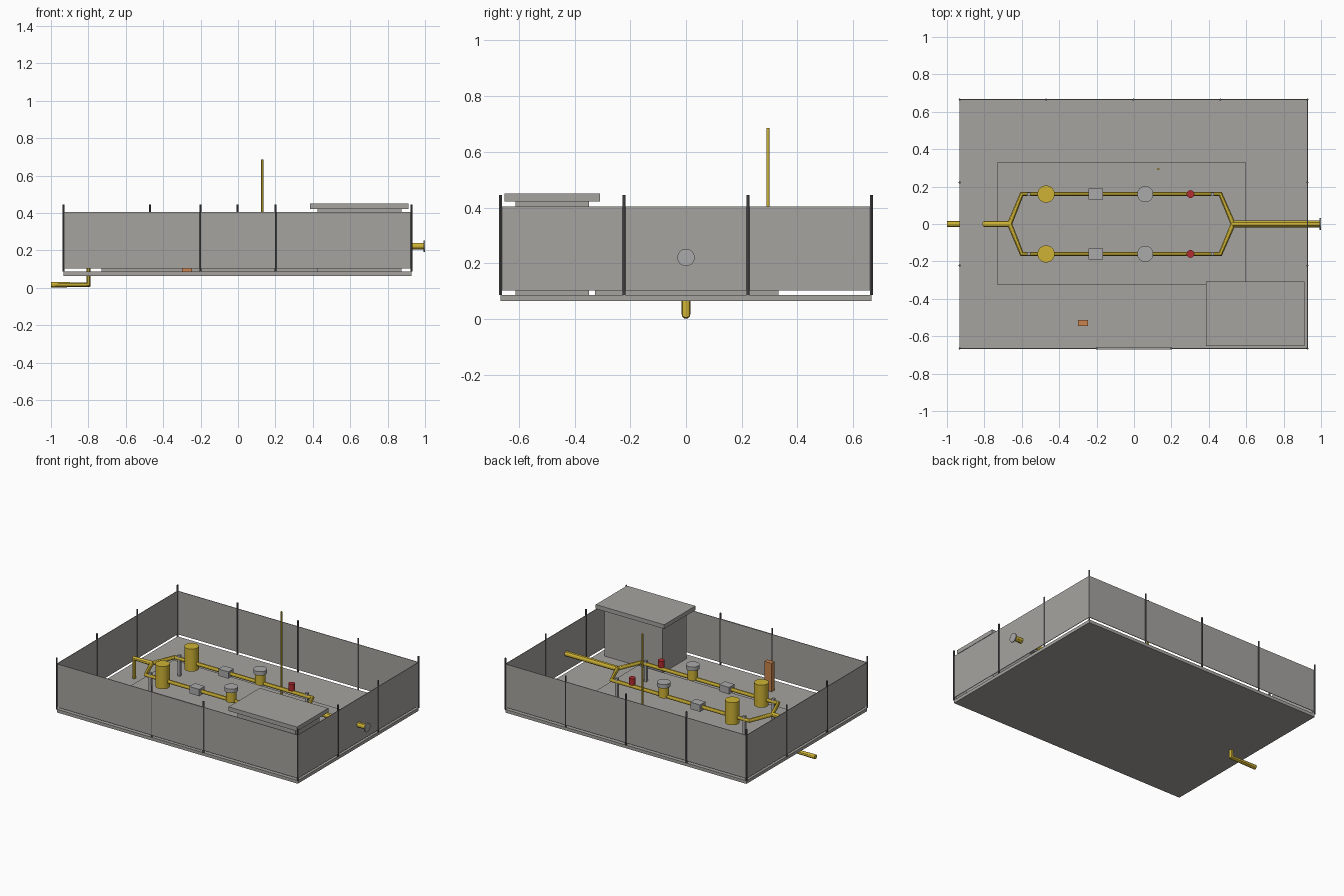
import bpy
import math

if "Cube" in bpy.data.objects:
    bpy.data.objects.remove(bpy.data.objects["Cube"])

def material(name, rgb):
    m = bpy.data.materials.new(name)
    m.diffuse_color = (*rgb, 1)
    m.use_nodes = True
    m.node_tree.nodes["Principled BSDF"].inputs["Base Color"].default_value = m.diffuse_color
    return m

CONCRETE = material("concrete_grey", (0.38, 0.37, 0.35))
STEEL = material("light_steel", (0.40, 0.40, 0.40))
DARK = material("dark_post_grey", (0.09, 0.09, 0.09))
YELLOW = material("pipe_yellow", (0.62, 0.45, 0.035))
RED = material("valve_red", (0.45, 0.025, 0.03))
ORANGE = material("cabinet_orange", (0.58, 0.23, 0.075))

def box(name, x0, x1, y0, y1, z0, z1, mat):
    bpy.ops.mesh.primitive_cube_add(size=1, location=((x0 + x1) / 2, (y0 + y1) / 2, (z0 + z1) / 2))
    o = bpy.context.object
    o.name = name
    o.scale = (x1 - x0, y1 - y0, z1 - z0)
    bpy.ops.object.transform_apply(location=False, rotation=False, scale=True)
    o.data.materials.append(mat)
    return o

def cylinder(name, x, y, z0, z1, r, mat, sides=32):
    bpy.ops.mesh.primitive_cylinder_add(vertices=sides, radius=r, depth=z1 - z0, location=(x, y, (z0 + z1) / 2))
    o = bpy.context.object
    o.name = name
    o.data.materials.append(mat)
    bpy.ops.object.shade_smooth_by_angle()
    return o

def pipe(name, points, r):
    # Mitred round tube along a polyline
    cu = bpy.data.curves.new(name, "CURVE")
    cu.dimensions = "3D"
    cu.bevel_depth = r
    cu.bevel_resolution = 4
    cu.use_fill_caps = True
    sp = cu.splines.new("POLY")
    sp.points.add(len(points) - 1)
    for p, co in zip(sp.points, points):
        p.co = (*co, 1)
    o = bpy.data.objects.new(name, cu)
    bpy.context.collection.objects.link(o)
    bpy.ops.object.select_all(action="DESELECT")
    o.select_set(True)
    bpy.context.view_layer.objects.active = o
    bpy.ops.object.convert(target="MESH")
    o = bpy.context.object
    o.data.materials.clear()
    o.data.materials.append(YELLOW)
    bpy.ops.object.shade_smooth_by_angle()

L, R, F, B = -0.932, 0.927, -0.665, 0.665
FLOOR, PLINTH, AXIS = 0.086, 0.104, 0.223

# Ground slab and equipment plinth
box("ground_slab", L, R, F, B, 0.064, FLOOR, CONCRETE)
box("equipment_plinth", -0.73, 0.597, -0.327, 0.332, FLOOR, PLINTH, CONCRETE)

# Fence panels, with a gate in the middle of the front
T = 0.002
PZ = (0.102, 0.404)
box("fence_back", L, R, B - T, B + T, *PZ, CONCRETE)
box("fence_left", L - T, L + T, F, B, *PZ, CONCRETE)
box("fence_right", R - T, R + T, F, B, *PZ, CONCRETE)
box("fence_front_left", L, -0.2, F - T, F + T, *PZ, CONCRETE)
box("fence_front_right", 0.2, R, F - T, F + T, *PZ, CONCRETE)
box("gate", -0.2, 0.2, F - 0.005, F + 0.004, *PZ, CONCRETE)

# Fence posts
posts = [(x, B) for x in (L, -0.47, -0.003, 0.462, R)]
posts += [(x, F) for x in (L, -0.2, 0.2, R)]
posts += [(x, y) for x in (L, R) for y in (-0.222, 0.222)]
for x, y in posts:
    cylinder("fence_post", x, y, FLOOR, 0.445, 0.0055, DARK, 12)

# Control hut with overhanging roof
box("hut_walls", 0.425, 0.873, -0.612, -0.348, FLOOR, 0.421, CONCRETE)
box("hut_roof", 0.384, 0.912, -0.652, -0.308, 0.421, 0.45, CONCRETE)

# Inlet rising from below the slab, and outlet through the fence
pipe("inlet_pipe", [(-1, 0, 0.0165), (-0.8, 0, 0.0165), (-0.8, 0, AXIS), (-0.66, 0, AXIS)], 0.0155)
pipe("outlet_pipe", [(0.527, 0, AXIS), (0.998, 0, AXIS)], 0.0175)
flange = cylinder("outlet_flange", 0.9965, 0, -0.0035, 0.0035, 0.031, STEEL)
flange.rotation_euler = (0, math.pi / 2, 0)
flange.location.z = 0.221

# Two mirrored process lines
for s in (-1, 1):
    y = 0.16 * s
    pipe("line_pipe", [(-0.665, 0, AXIS), (-0.6, y, AXIS), (0.462, y, AXIS), (0.53, 0, AXIS)], 0.0135)
    cylinder("filter_vessel", -0.47, y, 0.178, 0.335, 0.046, YELLOW)
    box("flow_meter", -0.242, -0.166, y - 0.03, y + 0.03, 0.2, 0.248, STEEL)
    cylinder("regulator_body", 0.06, y, 0.218, 0.29, 0.034, YELLOW)
    cylinder("regulator_cap", 0.06, y, 0.29, 0.318, 0.043, STEEL)
    cylinder("safety_valve", 0.302, y, 0.236, 0.283, 0.021, RED, 16)
    for x in (-0.563, 0.42):
        box("pipe_support", x - 0.009, x + 0.009, y - 0.009, y + 0.009, PLINTH, 0.248, STEEL)

# Vent mast and warning cabinet
cylinder("vent_mast", 0.13, 0.294, PLINTH, 0.685, 0.006, YELLOW, 16)
box("cabinet", -0.3, -0.245, -0.546, -0.514, FLOOR, 0.285, ORANGE)
